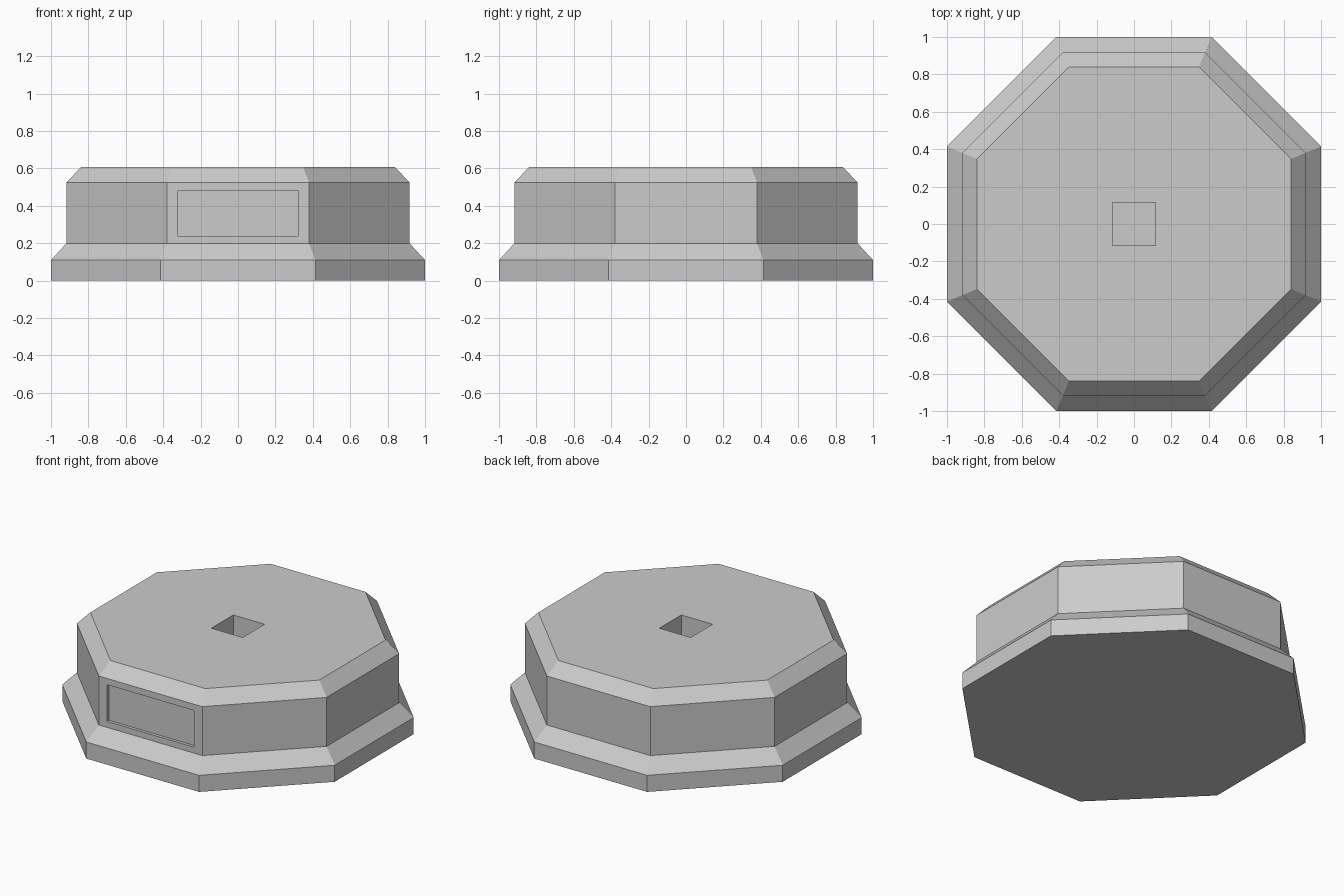
import bpy, bmesh, math

default = bpy.data.objects.get("Cube")
if default:
    bpy.data.objects.remove(default, do_unlink=True)

SIDES = 8
# (distance from centre to flat side, height)
PROFILE = [(1.0, 0.0), (1.0, 0.11), (0.917, 0.2), (0.917, 0.525), (0.84, 0.607)]

stone = bpy.data.materials.new("light grey stone")
stone.use_nodes = True
GREY = (0.6, 0.6, 0.6, 1)
stone.diffuse_color = GREY
stone.node_tree.nodes["Principled BSDF"].inputs["Base Color"].default_value = GREY


def add_object(name, bm):
    bmesh.ops.recalc_face_normals(bm, faces=bm.faces)
    mesh = bpy.data.meshes.new(name)
    bm.to_mesh(mesh)
    bm.free()
    mesh.materials.append(stone)
    obj = bpy.data.objects.new(name, mesh)
    bpy.context.collection.objects.link(obj)
    return obj


def carve(target, name, low, high):
    """Cut a box-shaped recess between two corners out of the target."""
    bm = bmesh.new()
    bmesh.ops.create_cube(bm, size=1)
    for v in bm.verts:
        v.co = [(a + b) / 2 + c * (b - a) for a, b, c in zip(low, high, v.co)]
    cutter = add_object(name, bm)
    cutter.hide_render = True
    mod = target.modifiers.new(name, 'BOOLEAN')
    mod.operation = 'DIFFERENCE'
    mod.solver = 'EXACT'
    mod.object = cutter
    bpy.context.view_layer.objects.active = target
    bpy.ops.object.modifier_apply(modifier=name)
    bpy.data.objects.remove(cutter, do_unlink=True)


# Stepped octagonal pedestal, one ring per profile point
bm = bmesh.new()
rings = []
for flat, z in PROFILE:
    r = flat / math.cos(math.pi / SIDES)
    angles = [(k + 0.5) * math.tau / SIDES for k in range(SIDES)]
    rings.append([bm.verts.new((r * math.cos(a), r * math.sin(a), z)) for a in angles])
for lower, upper in zip(rings, rings[1:]):
    for i in range(SIDES):
        j = (i + 1) % SIDES
        bm.faces.new((lower[i], lower[j], upper[j], upper[i]))
bm.faces.new(rings[0][::-1])
bm.faces.new(rings[-1])
pedestal = add_object("pedestal", bm)

# Square socket in the top and shallow plaque recess in the front
carve(pedestal, "socket_cutter", (-0.115, -0.115, 0.3), (0.115, 0.115, 0.8))
carve(pedestal, "plaque_cutter", (-0.32, -1.2, 0.24), (0.32, -0.897, 0.483))
